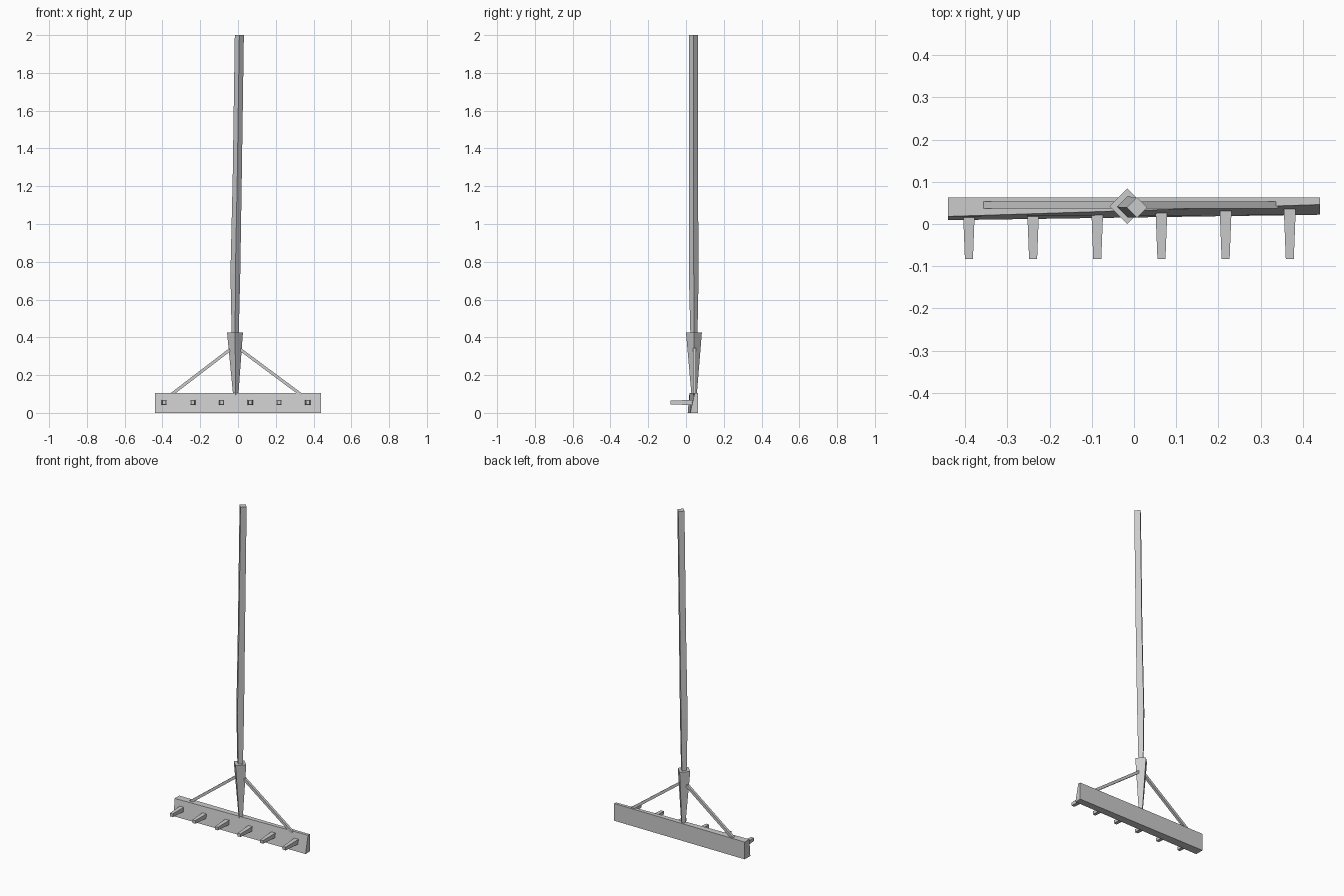
import bpy
import bmesh
from mathutils import Vector

if "Cube" in bpy.data.objects:
    bpy.data.objects.remove(bpy.data.objects["Cube"])


def loft(name, rings):
    """Skin four-sided rings into a closed solid."""
    bm = bmesh.new()
    loops = [[bm.verts.new(p) for p in ring] for ring in rings]
    for a, b in zip(loops, loops[1:]):
        for i in range(4):
            j = (i + 1) % 4
            bm.faces.new((a[i], a[j], b[j], b[i]))
    bm.faces.new(loops[0])
    bm.faces.new(loops[-1])
    bmesh.ops.recalc_face_normals(bm, faces=bm.faces)
    mesh = bpy.data.meshes.new(name)
    bm.to_mesh(mesh)
    bm.free()
    obj = bpy.data.objects.new(name, mesh)
    bpy.context.collection.objects.link(obj)
    return obj


def diamond(cx, cy, z, r):
    return [(cx + r, cy, z), (cx, cy + r, z), (cx - r, cy, z), (cx, cy - r, z)]


def bar(name, start, end, size0, size1, up):
    """Square bar that tapers from size0 to size1."""
    a, b = Vector(start), Vector(end)
    u = (b - a).cross(Vector(up)).normalized()
    v = (b - a).cross(u).normalized()
    ring = lambda p, s: [p + (u * i + v * j) * s / 2
                         for i, j in ((1, 1), (-1, 1), (-1, -1), (1, -1))]
    return loft(name, [ring(a, size0), ring(b, size1)])


# Rake head: plank with a hand-hewn, twisted front face
def head_ring(x, y_bottom, y_top):
    return [(x, y_bottom, 0), (x, 0.063, 0), (x, 0.063, 0.105), (x, y_top, 0.105)]


loft("rake_head", [head_ring(-0.44, 0.009, 0.018), head_ring(0.44, 0.022, 0.046)])

# Tapered teeth
for i in range(6):
    x = -0.391 + 0.152 * i
    bar(f"tooth_{i + 1}", (x, 0.045, 0.055), (x, -0.083, 0.055), 0.029, 0.019, (0, 0, 1))

# Socket joining head and handle
loft("socket", [diamond(-0.012, 0.043, 0.095, 0.014),
                diamond(-0.016, 0.042, 0.425, 0.042)])

# Slightly crooked handle
loft("handle", [diamond(cx, cy, z, r) for cx, cy, z, r in (
    (-0.015, 0.042, 0.38, 0.018),
    (-0.014, 0.041, 0.74, 0.026),
    (-0.004, 0.039, 1.25, 0.024),
    (0.007, 0.039, 2.0, 0.024))])

# Diagonal braces
for name, foot, top in (("brace_left", -0.356, -0.02), ("brace_right", 0.336, -0.01)):
    bar(name, (foot, 0.045, 0.095), (top, 0.045, 0.352), 0.016, 0.016, (0, 1, 0))
